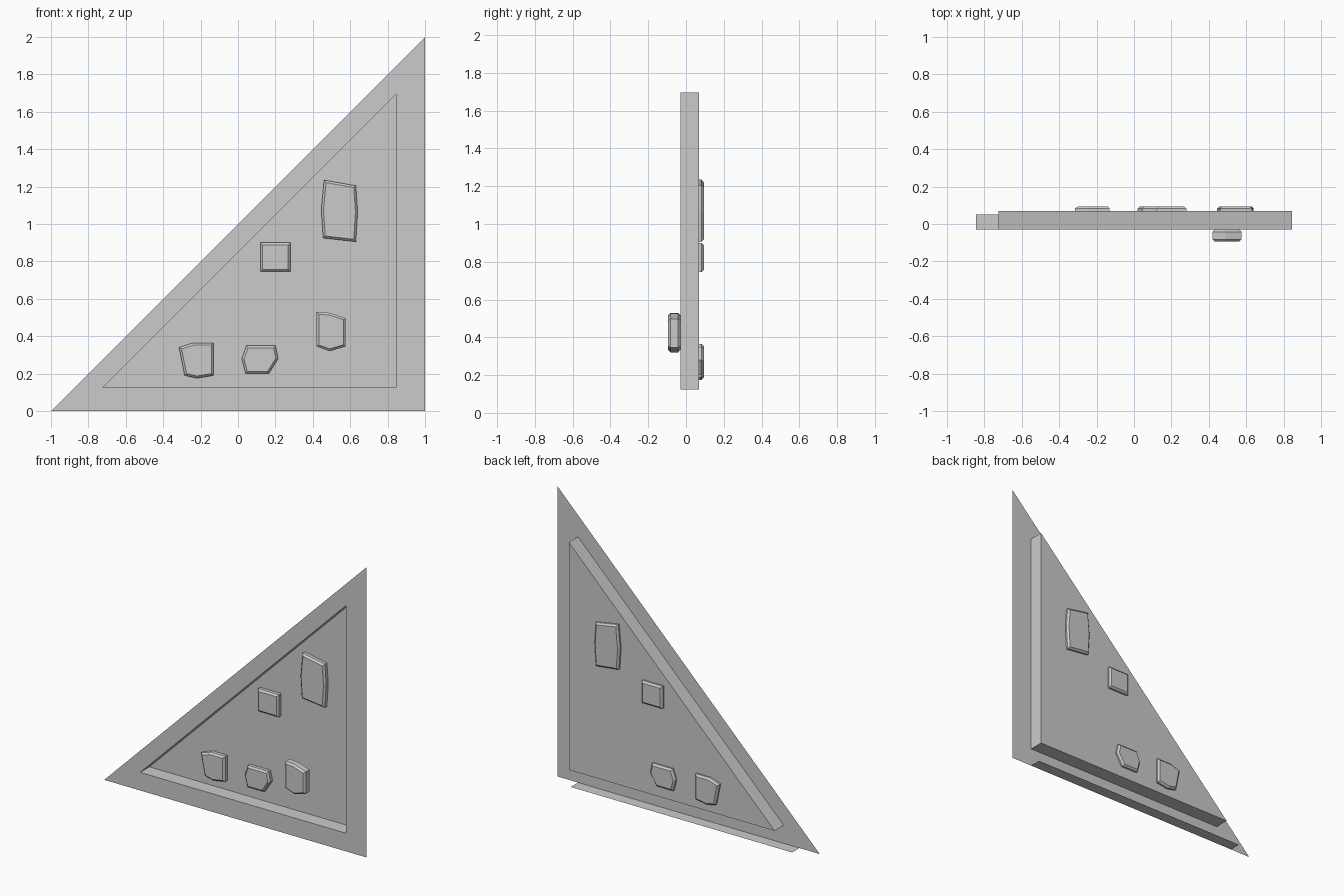
import bpy, bmesh

if "Cube" in bpy.data.objects:
    bpy.data.objects.remove(bpy.data.objects["Cube"])

FRONT, BACK = -0.03, 0.07


def finish(name, bm):
    mesh = bpy.data.meshes.new(name)
    bm.to_mesh(mesh)
    bm.free()
    obj = bpy.data.objects.new(name, mesh)
    bpy.context.collection.objects.link(obj)
    return obj


def ring(bm, outline, y):
    return [bm.verts.new((x, y, z)) for x, z in outline]


def bridge(bm, a, b):
    n = len(a)
    for i in range(n):
        j = (i + 1) % n
        bm.faces.new((a[i], a[j], b[j], b[i]))


# Thin triangular sheet: flat rim, recess walls and recessed panel
bm = bmesh.new()
outer = ring(bm, [(-1, 0), (1, 0), (1, 2)], FRONT)
inner_outline = [(-0.725, 0.125), (0.845, 0.125), (0.845, 1.695)]
rim = ring(bm, inner_outline, FRONT)
floor = ring(bm, inner_outline, BACK)
bridge(bm, outer, rim)
bridge(bm, rim, floor)
bm.faces.new(floor)
finish("triangular_panel", bm)

# Flat strip along the bottom edge
bm = bmesh.new()
bm.faces.new([bm.verts.new((x, y, 0)) for x, y in
              ((-0.845, 0.05), (0.845, 0.05), (0.845, FRONT), (-0.845, FRONT))])
finish("bottom_strip", bm)


def stone(name, outline, y0, y1):
    """Irregular block with chamfered front and back rims."""
    bm = bmesh.new()
    a, b = ring(bm, outline, y0), ring(bm, outline, y1)
    bridge(bm, a, b)
    caps = [bm.faces.new(a), bm.faces.new(b)]
    bmesh.ops.recalc_face_normals(bm, faces=bm.faces)
    edges = list({e for f in caps for e in f.edges})
    bmesh.ops.bevel(bm, geom=edges, offset=0.012, segments=1, affect='EDGES')
    finish(name, bm)


# Stones set through the recessed panel
SET_STONES = {
    "tall_stone": [(0.46, 1.235), (0.63, 1.205), (0.64, 1.065),
                   (0.63, 0.905), (0.455, 0.925), (0.445, 1.075)],
    "square_stone": [(0.12, 0.9), (0.28, 0.9), (0.28, 0.745), (0.12, 0.745)],
    "middle_stone": [(0.045, 0.35), (0.2, 0.35), (0.215, 0.28),
                     (0.165, 0.2), (0.04, 0.2), (0.02, 0.28)],
    "left_stone": [(-0.315, 0.34), (-0.24, 0.365), (-0.13, 0.365),
                   (-0.13, 0.19), (-0.22, 0.175), (-0.285, 0.19)],
}
for name, outline in SET_STONES.items():
    stone(name, outline, 0.035, 0.094)

# Loose stone standing in front of the recess
stone("front_stone", [(0.42, 0.53), (0.49, 0.525), (0.575, 0.497),
                      (0.575, 0.345), (0.49, 0.32), (0.42, 0.345)],
      -0.094, -0.03)
